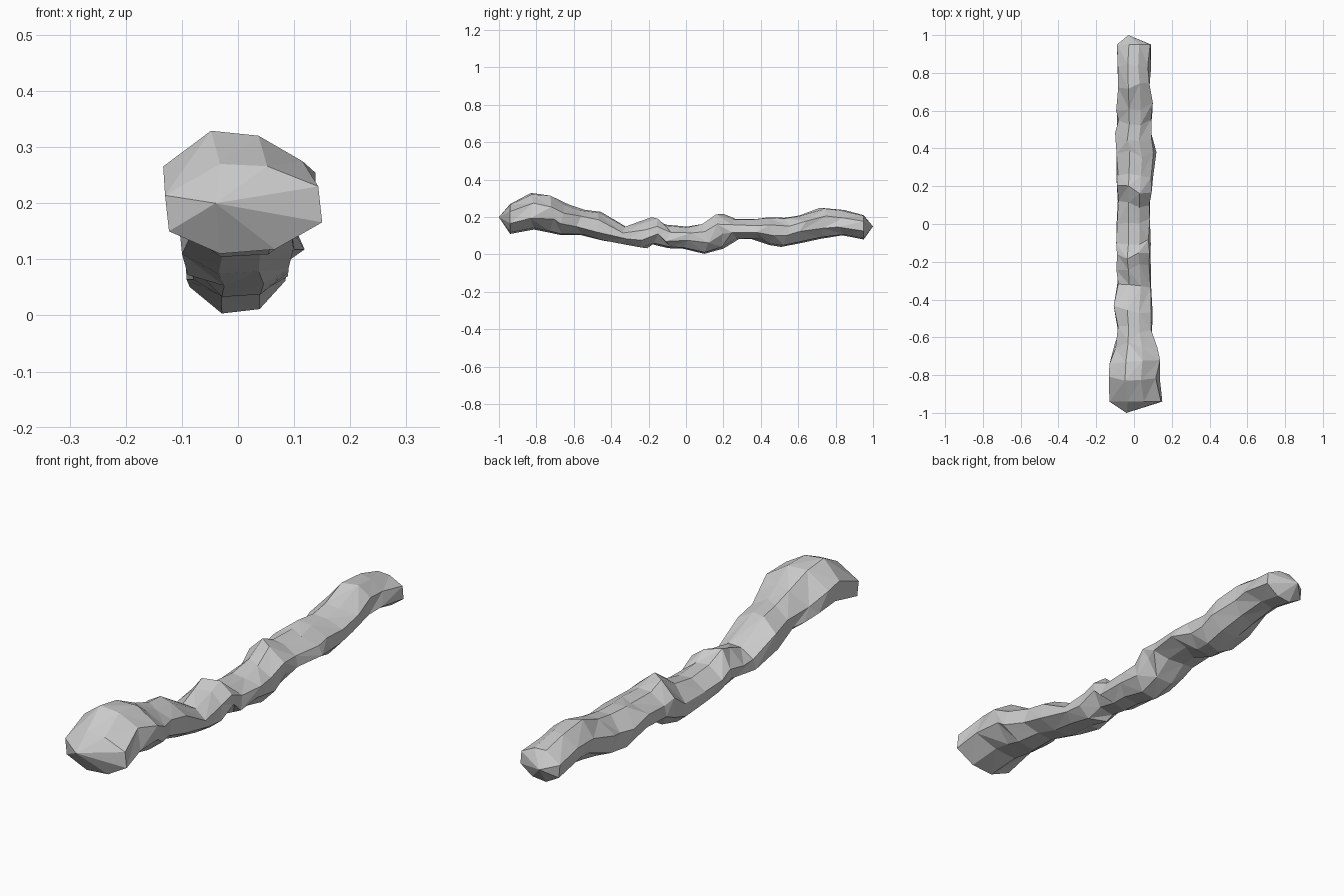
import bpy, bmesh, math, random
from mathutils import Vector

if "Cube" in bpy.data.objects:
    bpy.data.objects.remove(bpy.data.objects["Cube"], do_unlink=True)

random.seed(7)

# Single pale stone-grey colour
stone = bpy.data.materials.new("pale_grey")
stone.use_nodes = True
grey = (0.6, 0.6, 0.6, 1.0)
stone.diffuse_color = grey
stone.node_tree.nodes["Principled BSDF"].inputs["Base Color"].default_value = grey

# Outline of the shaft in hundredths: station, left, right, bottom, top
STATIONS = [
    (-94, -13, 15, 11, 27),
    (-81, -15, 14, 13, 33),
    (-72, -15, 15, 11, 32),
    (-65, -12, 13, 10, 27),
    (-56, -10, 10, 10, 24),
    (-45, -11, 10, 7, 23),
    (-32, -10, 11, 5, 15),
    (-23, -10, 10, 3, 18),
    (-17, -11, 10, 5, 20),
    (-9, -10, 10, 3, 16),
    (1, -10, 10, 3, 15),
    (10, -10, 10, 0, 17),
    (18, -10, 10, 3, 22),
    (27, -10, 11, 8, 19),
    (37, -10, 12, 8, 19),
    (46, -11, 10, 5, 20),
    (53, -10, 11, 4, 20),
    (62, -10, 11, 6, 21),
    (74, -10, 10, 8, 25),
    (83, -10, 9, 10, 24),
    (95, -9, 9, 8, 21),
]

# Cross-section: flattened octagon with one vertex pair on each side
SECTION = [(-0.3, 1), (0.3, 0.95), (0.95, 0.5), (1, -0.3),
           (0.4, -0.9), (-0.3, -1), (-0.95, -0.5), (-1, 0.3)]


def ring(bm, row, rough):
    """One irregular ring; the rough factor gives the knobbly surface."""
    y, left, right, low, high = (v / 100 for v in row)
    mid = Vector(((left + right) / 2, y, (low + high) / 2))
    half_x, half_z = (right - left) / 2, (high - low) / 2
    verts = []
    for i, (u, w) in enumerate(SECTION):
        # corner vertices are dented, the top and bottom keep the outline
        dent = 1 - rough * random.uniform(0, 0.2 if i in (2, 3, 6, 7) else 0.06)
        shift = rough * random.uniform(-0.025, 0.025)
        slide = rough * random.uniform(-0.12, 0.12) * half_z
        along_z = slide if abs(w) < 0.6 else 0
        verts.append(bm.verts.new(mid + Vector(
            (u * half_x * dent, shift, w * half_z * dent + along_z))))
    return verts


def cap(bm, verts, tip):
    point = bm.verts.new(tip)
    for i, v in enumerate(verts):
        bm.faces.new((v, verts[(i + 1) % len(verts)], point))


bm = bmesh.new()
rings = [ring(bm, row, 0 if row in (STATIONS[0], STATIONS[-1]) else 1)
         for row in STATIONS]

# Skin the rings with triangles whose diagonals vary
for a, b in zip(rings, rings[1:]):
    for i in range(len(SECTION)):
        j = (i + 1) % len(SECTION)
        if random.random() < 0.5:
            bm.faces.new((a[i], a[j], b[j]))
            bm.faces.new((a[i], b[j], b[i]))
        else:
            bm.faces.new((a[i], a[j], b[i]))
            bm.faces.new((a[j], b[j], b[i]))

# Blunt pointed ends
cap(bm, rings[0], (-0.04, -1, 0.2))
cap(bm, rings[-1], (-0.03, 1, 0.15))
bmesh.ops.recalc_face_normals(bm, faces=bm.faces)

mesh = bpy.data.meshes.new("knobbly_shaft")
bm.to_mesh(mesh)
bm.free()
mesh.materials.append(stone)
shaft = bpy.data.objects.new("knobbly_shaft", mesh)
bpy.context.scene.collection.objects.link(shaft)
